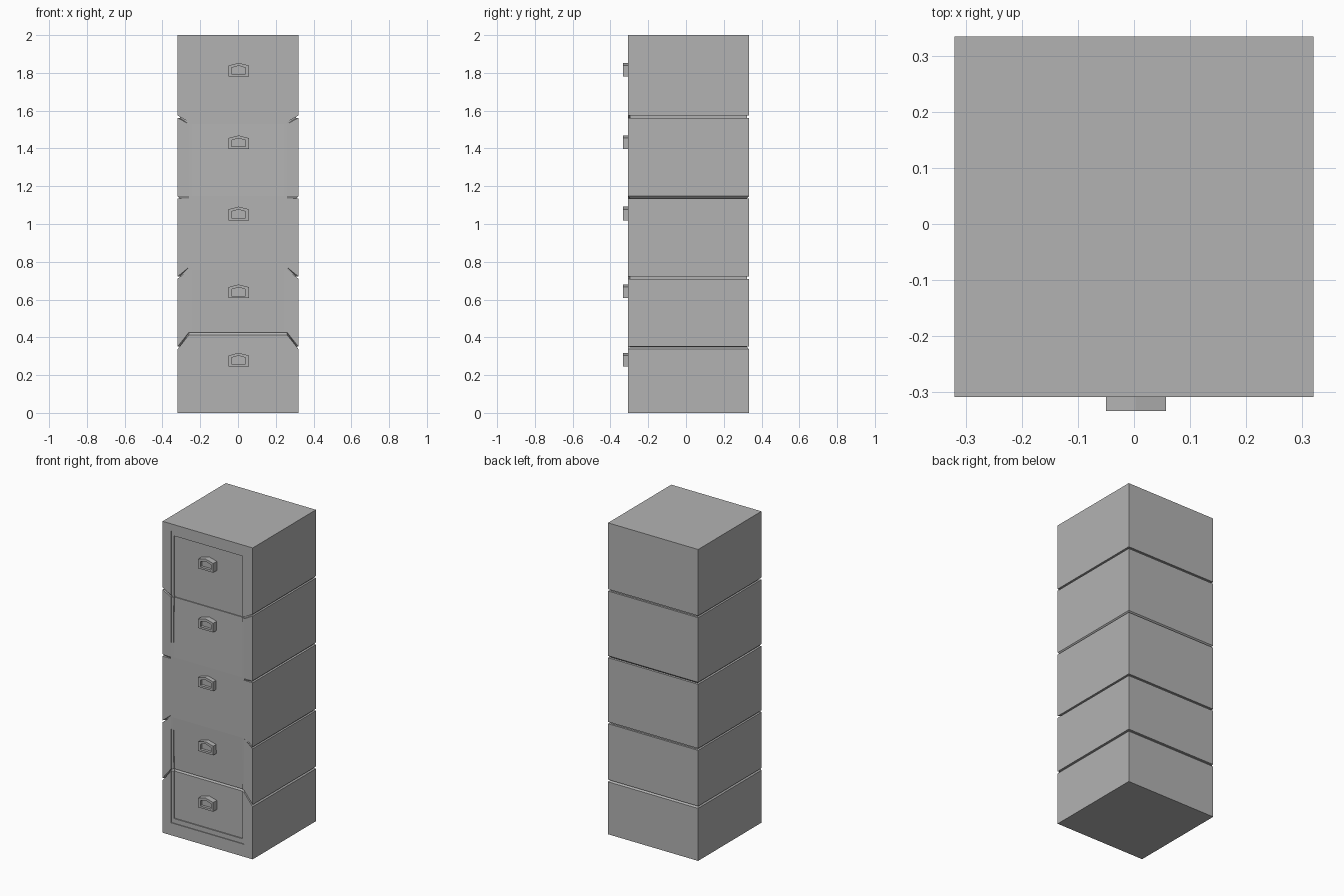
import bpy, bmesh

if "Cube" in bpy.data.objects:
    bpy.data.objects.remove(bpy.data.objects["Cube"])

W, FRONT, BACK = 0.32, -0.308, 0.334

grey = bpy.data.materials.new("dark_grey")
grey.diffuse_color = (0.45, 0.45, 0.45, 1)
grey.use_nodes = True
grey.node_tree.nodes["Principled BSDF"].inputs["Base Color"].default_value = grey.diffuse_color


def make_object(name, bm):
    bmesh.ops.remove_doubles(bm, verts=bm.verts, dist=0.0002)
    bmesh.ops.recalc_face_normals(bm, faces=bm.faces)
    mesh = bpy.data.meshes.new(name)
    bm.to_mesh(mesh)
    bm.free()
    mesh.materials.append(grey)
    obj = bpy.data.objects.new(name, mesh)
    bpy.context.collection.objects.link(obj)
    return obj


R, P = 0.26, 0.244  # half widths of the drawer opening and its panel


def ring(bm, side_z, front_z, panel, ledge, depth, inset=0.0, front_inset=0.0):
    # one horizontal loop: back, front corner, opening rim, ledge, recessed panel
    y = FRONT + front_inset
    half = [(W - inset, BACK - inset, side_z),
            (W - inset, FRONT + inset, side_z),
            (R, y, front_z),
            (R, y + ledge, front_z),
            (panel, y + ledge, front_z),
            (panel, y + depth, front_z)]
    points = half + [(-x, y, z) for x, y, z in reversed(half)]
    return [bm.verts.new(p) for p in points]


# Groove profiles (height, depth): square, facing up, facing down
G = 0.012
SQUARE = [(-0.006, 0), (-0.006, G), (0.006, G), (0.006, 0)]
UP = [(-0.008, 0), (0.005, G), (0.006, 0)]
DOWN = [(-0.006, 0), (-0.005, G), (0.007, 0)]

# Cabinet body: stacked loops with a groove between drawers
bm = bmesh.new()
L, D = 0.005, 0.012
rings = [ring(bm, 0, 0, R, 0, 0),
         ring(bm, 0.08, 0.08, R, 0, 0),
         ring(bm, 0.08, 0.08, R, L, L),
         ring(bm, 0.11, 0.11, P, L, L),
         ring(bm, 0.11, 0.11, P, L, D)]
# side height, front height, ledge, panel recess, profile, front groove strength
for sz, fz, led, d, profile, k in [
        (0.345, 0.42, L, D, UP, 0.8), (0.716, 0.765, 0.001, 0.002, SQUARE, 0.0),
        (1.14, 1.14, 0.001, 0.002, DOWN, 0.0), (1.568, 1.535, L, D, SQUARE, 0.5)]:
    for dz, inset in profile:
        rings.append(ring(bm, sz + dz, fz + dz, P, led, d, inset, inset * k))
rings += [ring(bm, 1.925, 1.925, P, L, D),
          ring(bm, 1.925, 1.925, P, L, L),
          ring(bm, 1.955, 1.955, R, L, L),
          ring(bm, 1.955, 1.955, R, 0, 0),
          ring(bm, 2, 2, R, 0, 0)]
for low, high in zip(rings, rings[1:]):
    for i in range(12):
        j = (i + 1) % 12
        bm.faces.new((low[i], low[j], high[j], high[i]))
bm.faces.new(rings[0])
bm.faces.new(rings[-1])
make_object("cabinet_body", bm)

# Drawer handles: peaked label-holder frames with a sunken centre
OUTER = [(-0.05, 0), (0.057, 0), (0.057, 0.059), (0.003, 0.073), (-0.05, 0.059)]
INNER = [(-0.034, 0.013), (0.04, 0.013), (0.04, 0.047), (0.003, 0.058), (-0.034, 0.047)]


def handle(name, z):
    bm = bmesh.new()
    loops = [[bm.verts.new((x, y, z + h)) for x, h in outline]
             for outline, y in [(OUTER, -0.294), (OUTER, -0.333),
                                (INNER, -0.333), (INNER, -0.316)]]
    for a, b in zip(loops, loops[1:]):
        for i in range(5):
            j = (i + 1) % 5
            bm.faces.new((a[i], a[j], b[j], b[i]))
    bm.faces.new(loops[0])
    bm.faces.new(loops[-1])
    make_object(name, bm)


for n, z in enumerate([0.245, 0.607, 1.019, 1.396, 1.78]):
    handle(f"drawer_handle_{n + 1}", z)
